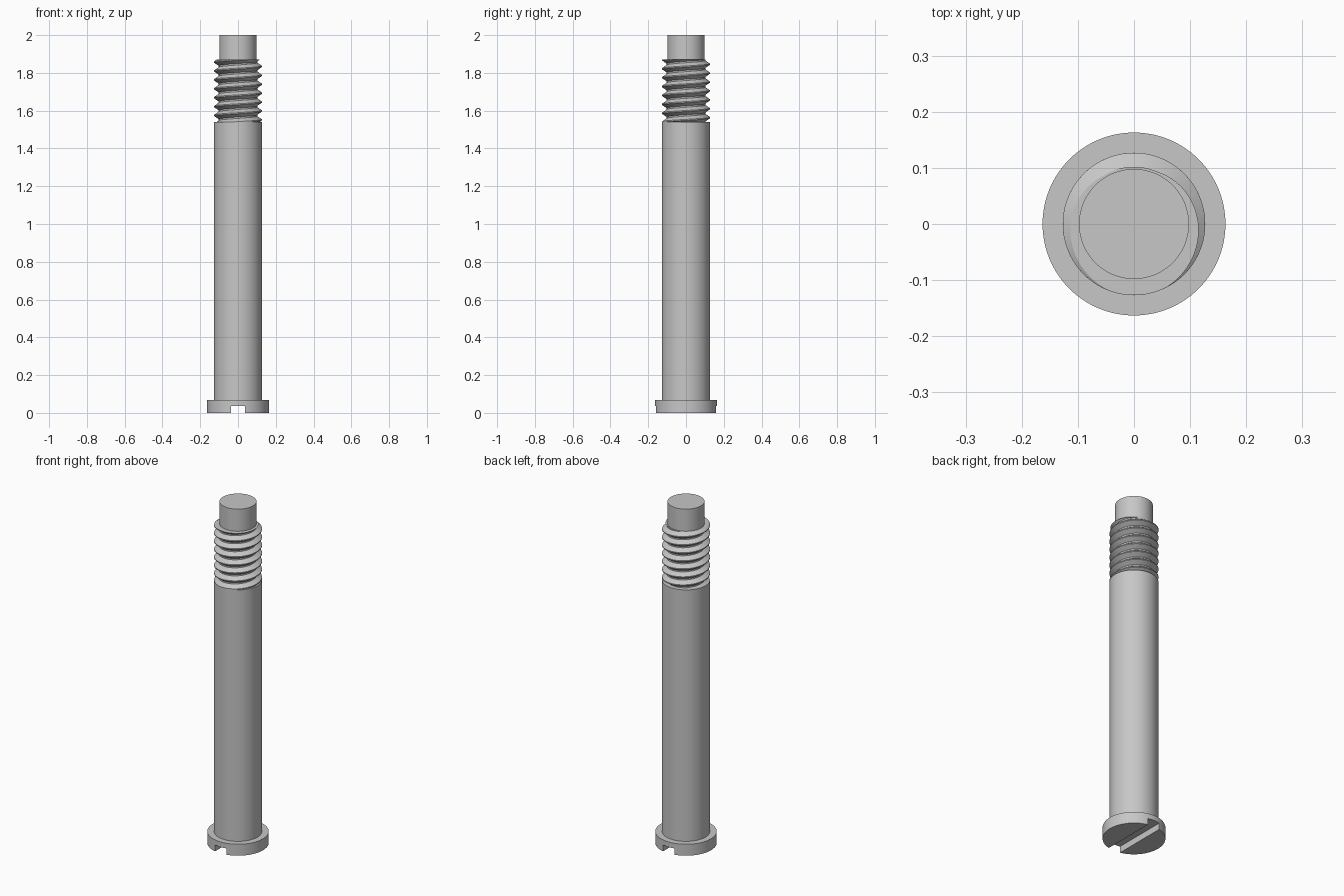
import bpy, bmesh, math

if "Cube" in bpy.data.objects:
    bpy.data.objects.remove(bpy.data.objects["Cube"], do_unlink=True)

SIDES = 96
HEAD_TOP, SHANK_TOP, THREAD_TOP, TIP_TOP = 0.067, 1.54, 1.87, 2.0
HEAD_R, SHANK_R, ROOT_R, TIP_R = 0.163, 0.127, 0.102, 0.098
TURNS = 7
PITCH = (THREAD_TOP - SHANK_TOP) / TURNS

steel = bpy.data.materials.new("grey_steel")
steel.use_nodes = True
colour = (0.57, 0.57, 0.57, 1)
steel.diffuse_color = colour
steel.node_tree.nodes["Principled BSDF"].inputs["Base Color"].default_value = colour


def finish(obj):
    """Give the part its material and crisp smooth shading."""
    obj.data.materials.clear()
    obj.data.materials.append(steel)
    bpy.ops.object.select_all(action="DESELECT")
    obj.select_set(True)
    bpy.context.view_layer.objects.active = obj
    bpy.ops.object.shade_smooth_by_angle(angle=math.radians(25))


def cylinder(name, radius, bottom, top):
    bpy.ops.mesh.primitive_cylinder_add(
        vertices=SIDES, radius=radius, depth=top - bottom,
        location=(0, 0, (bottom + top) / 2))
    obj = bpy.context.object
    obj.name = name
    return obj


# Slotted head
head = cylinder("slotted_head", HEAD_R, 0, HEAD_TOP)
bpy.ops.mesh.primitive_cube_add(size=1)
cutter = bpy.context.object
cutter.name = "slot_cutter"
cutter.scale = (0.076, 0.5, 0.074)
cutter.hide_render = True
cut = head.modifiers.new("slot", "BOOLEAN")
cut.operation = "DIFFERENCE"
cut.solver = "EXACT"
cut.object = cutter
bpy.context.view_layer.objects.active = head
bpy.ops.object.modifier_apply(modifier=cut.name)
bpy.data.objects.remove(cutter, do_unlink=True)
finish(head)

# Plain shank and dog-point tip
finish(cylinder("shank", SHANK_R, HEAD_TOP, SHANK_TOP))
finish(cylinder("tip", TIP_R, THREAD_TOP - 0.02, TIP_TOP))

# Thread: a ridge profile swept along a right-handed helix, trimmed flat at both ends
profile = [(-0.5, ROOT_R), (-0.42, ROOT_R), (-0.06, SHANK_R),
           (0.06, SHANK_R), (0.42, ROOT_R), (0.5, ROOT_R)]
bm = bmesh.new()
previous = None
for step in range((TURNS + 4) * SIDES + 1):
    turn = step / SIDES - 2
    angle = math.tau * turn - math.radians(85)
    row = [bm.verts.new((r * math.cos(angle), r * math.sin(angle),
                         SHANK_TOP + PITCH * (turn + offset)))
           for offset, r in profile]
    if previous:
        for j in range(len(profile) - 1):
            bm.faces.new((previous[j], row[j], row[j + 1], previous[j + 1]))
    previous = row
bmesh.ops.remove_doubles(bm, verts=bm.verts, dist=0.0001)
for height, direction in ((SHANK_TOP, -1), (THREAD_TOP, 1)):
    bmesh.ops.bisect_plane(
        bm, geom=bm.verts[:] + bm.edges[:] + bm.faces[:], dist=0.00001,
        plane_co=(0, 0, height), plane_no=(0, 0, direction), clear_outer=True)
bmesh.ops.holes_fill(bm, edges=[e for e in bm.edges if e.is_boundary], sides=0)
bmesh.ops.recalc_face_normals(bm, faces=bm.faces)
mesh = bpy.data.meshes.new("thread")
bm.to_mesh(mesh)
bm.free()
thread = bpy.data.objects.new("thread", mesh)
bpy.context.collection.objects.link(thread)
finish(thread)
